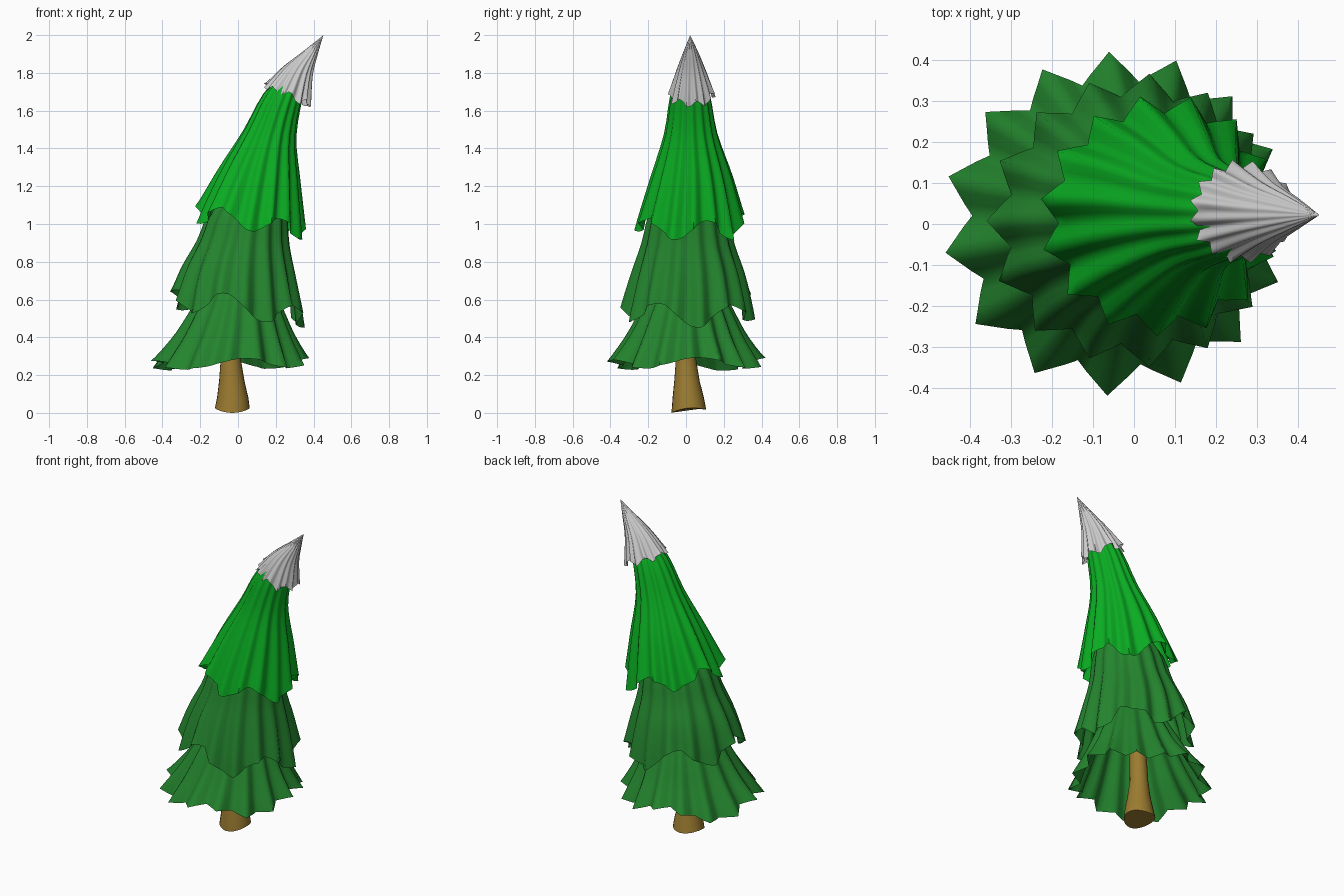
import bpy, bmesh, math, random

if "Cube" in bpy.data.objects:
    bpy.data.objects.remove(bpy.data.objects["Cube"])
random.seed(4)
SEG = 6          # segments per pleat


def material(name, rgb):
    m = bpy.data.materials.new(name)
    m.diffuse_color = (*rgb, 1)
    m.use_nodes = True
    m.node_tree.nodes["Principled BSDF"].inputs["Base Color"].default_value = m.diffuse_color
    return m


def sample(rows, u):
    """Catmull-Rom through the profile rows, u in 0..1"""
    s = u * (len(rows) - 1)
    i = min(int(s), len(rows) - 2)
    f = s - i
    p = [rows[max(0, min(len(rows) - 1, i + k))] for k in (-1, 0, 1, 2)]
    return [0.5 * (2 * b + (c - a) * f + (2 * a - 5 * b + 4 * c - d) * f * f
                   + (3 * b - a - 3 * c + d) * f ** 3) for a, b, c, d in zip(*p)]


def finish(name, bm, mat, angle):
    bmesh.ops.recalc_face_normals(bm, faces=bm.faces)
    me = bpy.data.meshes.new(name)
    bm.to_mesh(me)
    bm.free()
    ob = bpy.data.objects.new(name, me)
    bpy.context.collection.objects.link(ob)
    me.materials.append(mat)
    for o in bpy.context.selected_objects:
        o.select_set(False)
    ob.select_set(True)
    bpy.context.view_layer.objects.active = ob
    bpy.ops.object.shade_smooth_by_angle(angle=math.radians(angle))


def bridge(bm, a, b):
    for i in range(len(a)):
        j = (i + 1) % len(a)
        bm.faces.new((a[i], a[j], b[j], b[i]))


def skirt(name, rows, teeth, phase, pleat, tilt, lobes, wave, wave_phase, mat, warp=0, rings=14):
    """Pleated open cone; rows run tip to rim as (z, cx, cy, outer radius)"""
    n = teeth * SEG
    jit = [random.uniform(-1, 1) for _ in range(teeth)]
    bm = bmesh.new()
    tip = bm.verts.new((rows[0][1], rows[0][2], rows[0][0]))
    prev = None
    for k in range(1, rings + 1):
        u = k / rings
        z, cx, cy, r = sample(rows, u)
        ring = []
        for i in range(n):
            th = math.radians(phase) + 2 * math.pi * i / n
            th += math.radians(warp) * (1 + math.cos(th - math.radians(310)))
            f = (i % SEG) / SEG
            saw = (1 - abs(2 * f - 1)) ** 0.85            # 0 on ridge, 1 in valley
            soft = 0.5 - 0.5 * math.cos(2 * math.pi * f)
            depth = pleat * (0.45 + 0.55 * u * u) * (soft + (saw - soft) * u ** 3)
            t = i // SEG
            j = jit[t] * (1 - f) + jit[(t + 1) % teeth] * f
            rr = r * (1 - depth + 0.015 * j * u)
            drop = wave * math.cos(lobes * (th - math.radians(wave_phase))) + 0.015 * j
            zz = z - tilt * u * u * math.cos(th) - drop * u ** 4
            ring.append(bm.verts.new((cx + rr * math.cos(th), cy + rr * math.sin(th), zz)))
        if prev:
            bridge(bm, prev, ring)
        else:
            for i in range(n):
                bm.faces.new((tip, ring[i], ring[(i + 1) % n]))
        prev = ring
    finish(name, bm, mat, 85)


dark = material("dark_green", (0.017, 0.23, 0.027))
bright = material("bright_green", (0.003, 0.41, 0.016))
wood = material("bark", (0.33, 0.20, 0.03))
snow = material("snow", (1.0, 1.0, 1.0))

# branch skirts, bottom to top
skirt("lower_branches",
      [(0.92, 0.03, 0, 0), (0.72, 0.01, 0.005, 0.15), (0.55, -0.005, 0.005, 0.245),
       (0.40, -0.02, 0.003, 0.325), (0.255, -0.04, 0.003, 0.422)],
      15, 20, 0.17, 0.0, 4, 0.03, -125, dark, 4)
skirt("middle_branches",
      [(1.40, 0.16, 0.015, 0), (1.10, 0.065, 0.012, 0.19), (0.90, 0.03, 0.01, 0.247),
       (0.74, 0.01, 0.012, 0.305), (0.56, 0, 0.008, 0.357)],
      15, 12, 0.15, 0.045, 5, 0.055, -65, dark)
skirt("upper_branches",
      [(1.88, 0.37, 0.022, 0), (1.72, 0.255, 0.022, 0.096), (1.48, 0.168, 0.025, 0.142),
       (1.25, 0.112, 0.027, 0.22), (1.01, 0.066, 0.02, 0.295)],
      15, 4, 0.16, 0.055, 5, 0.05, -90, bright)
# snowy tip
skirt("snow_cap",
      [(2.0, 0.452, 0.022, 0), (1.91, 0.385, 0.025, 0.04),
       (1.81, 0.318, 0.027, 0.08), (1.68, 0.262, 0.03, 0.128)],
      16, 10, 0.17, 0.05, 7, 0.015, -60, snow)

# trunk with a flared, slightly wavy foot
bm = bmesh.new()
prev = None
for z, cx, cy, r in [(0.017, -0.03, 0.015, 0.092), (0.08, -0.028, 0.012, 0.083),
                     (0.17, -0.033, 0.005, 0.067), (0.28, -0.038, 0, 0.054),
                     (0.45, -0.03, 0, 0.05), (0.70, 0, 0, 0.045)]:
    ring = []
    for i in range(24):
        a = 2 * math.pi * i / 24
        wob = 0.009 * math.cos(2 * a) + 0.008 * math.sin(a) if z < 0.05 else 0
        ring.append(bm.verts.new((cx + r * math.cos(a), cy + r * math.sin(a), z + wob)))
    if prev:
        bridge(bm, prev, ring)
    else:
        bm.faces.new(ring)
    prev = ring
bm.faces.new(prev)
finish("trunk", bm, wood, 40)
